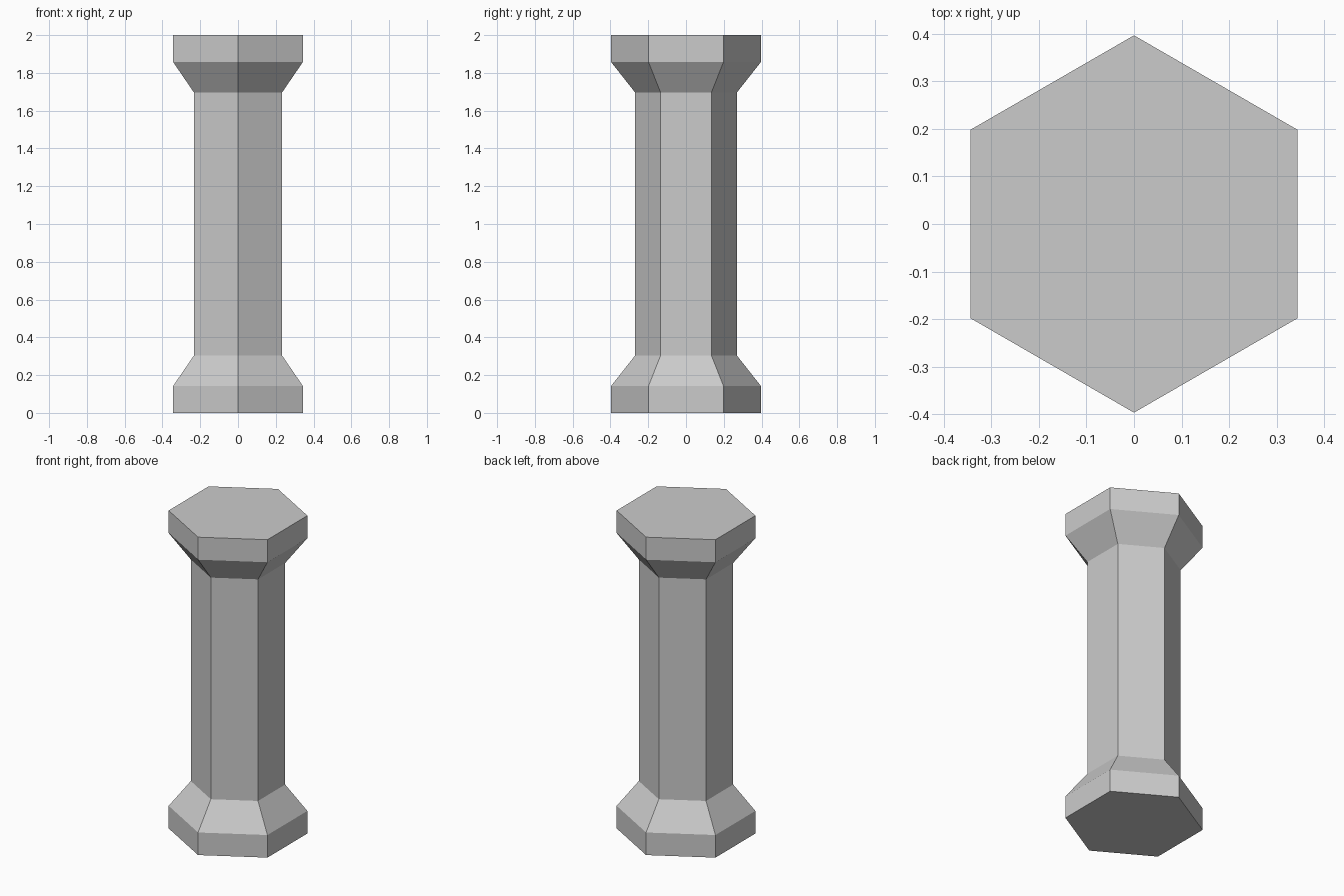
import bpy, bmesh
from math import cos, sin, pi

if "Cube" in bpy.data.objects:
    bpy.data.objects.remove(bpy.data.objects["Cube"])

SIDES = 6
R_END, R_SHAFT = 0.397, 0.27

# Lower half of the profile (radius, height), mirrored for the upper half
lower = [(R_END, 0.0), (R_END, 0.142), (R_SHAFT, 0.303)]
profile = lower + [(r, 2.0 - z) for r, z in reversed(lower)]

# Hexagonal column: stacked rings with corners on the y axis
bm = bmesh.new()
rings = [[bm.verts.new((r * cos(pi / 2 + 2 * pi * i / SIDES),
                        r * sin(pi / 2 + 2 * pi * i / SIDES), z))
          for i in range(SIDES)] for r, z in profile]
for a, b in zip(rings, rings[1:]):
    for i in range(SIDES):
        j = (i + 1) % SIDES
        bm.faces.new((a[i], a[j], b[j], b[i]))

# Flat end caps
bm.faces.new(rings[0][::-1])
bm.faces.new(rings[-1])

mesh = bpy.data.meshes.new("hexagonal_column")
bm.to_mesh(mesh)
bm.free()
column = bpy.data.objects.new("hexagonal_column", mesh)
bpy.context.collection.objects.link(column)
